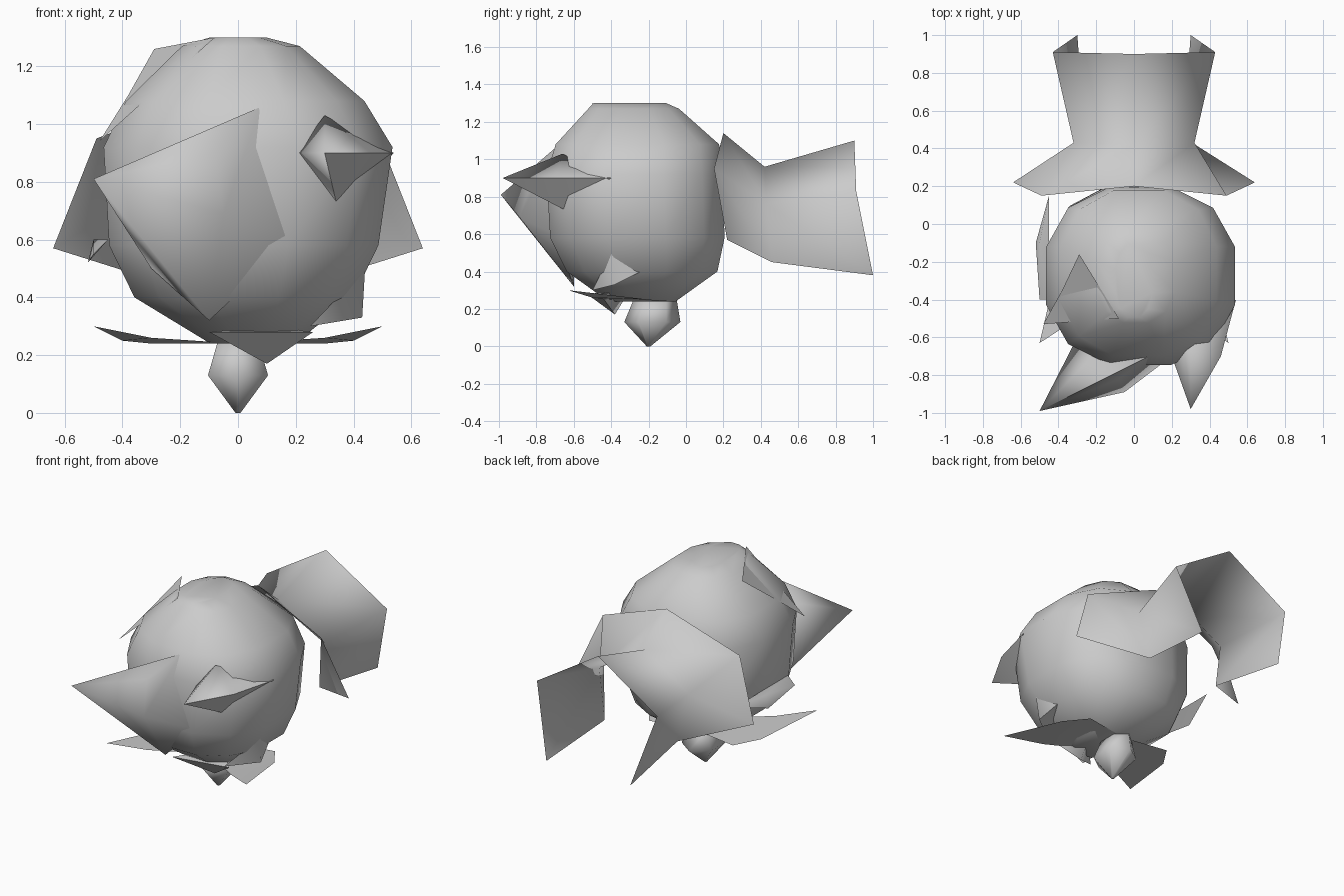
import bpy, bmesh, math

if "Cube" in bpy.data.objects:
    bpy.data.objects.remove(bpy.data.objects["Cube"])

grey = bpy.data.materials.new("plain_grey")
grey.use_nodes = True
tone = (0.6, 0.6, 0.6, 1)
grey.diffuse_color = tone
grey.node_tree.nodes["Principled BSDF"].inputs["Base Color"].default_value = tone


def finish(name, bm, angle):
    """Turn the bmesh into a named, shaded object."""
    bmesh.ops.recalc_face_normals(bm, faces=bm.faces)
    mesh = bpy.data.meshes.new(name)
    bm.to_mesh(mesh)
    bm.free()
    mesh.materials.append(grey)
    ob = bpy.data.objects.new(name, mesh)
    bpy.context.collection.objects.link(ob)
    bpy.ops.object.select_all(action="DESELECT")
    ob.select_set(True)
    bpy.context.view_layer.objects.active = ob
    bpy.ops.object.shade_smooth_by_angle(angle=math.radians(angle))


def loft(name, rings, sides, squareness):
    """Closed form from rings of (z, x min, x max, y min, y max)."""
    def bulge(value):
        return math.copysign(abs(value) ** squareness, value)

    bm = bmesh.new()
    loops = []
    for z, left, right, front, back in rings:
        loop = []
        for i in range(sides):
            turn = math.tau * (i + 0.5) / sides
            x = left + (right - left) * (1 + bulge(math.cos(turn))) / 2
            y = front + (back - front) * (1 + bulge(math.sin(turn))) / 2
            loop.append(bm.verts.new((x, y, z)))
        loops.append(loop)
    for lower, upper in zip(loops, loops[1:]):
        for i in range(sides):
            j = (i + 1) % sides
            bm.faces.new((lower[i], lower[j], upper[j], upper[i]))
    bm.faces.new(loops[0])
    bm.faces.new(loops[-1])
    finish(name, bm, 75)


def hull(name, points):
    """Faceted solid wrapped around its corner points."""
    bm = bmesh.new()
    for point in points:
        bm.verts.new(point)
    wrapped = bmesh.ops.convex_hull(bm, input=bm.verts)
    inside = [v for v in wrapped["geom_interior"] if isinstance(v, bmesh.types.BMVert)]
    bmesh.ops.delete(bm, geom=inside, context="VERTS")
    finish(name, bm, 85)


def sheet(name, rows):
    """Open surface joining rows of points."""
    bm = bmesh.new()
    grid = [[bm.verts.new(point) for point in row] for row in rows]
    for near, far in zip(grid, grid[1:]):
        for i in range(len(near) - 1):
            bm.faces.new((near[i], near[i + 1], far[i + 1], far[i]))
    finish(name, bm, 80)


def mirrored(points, side):
    return [(side * x, y, z) for x, y, z in points]


# Rounded main mass
loft("head", [
    (0.24, -0.1, 0.2, -0.42, -0.05),
    (0.4, -0.37, 0.41, -0.65, 0.18),
    (0.58, -0.46, 0.5, -0.74, 0.22),
    (0.92, -0.48, 0.55, -0.76, 0.21),
    (1.08, -0.4, 0.45, -0.71, 0.19),
    (1.27, -0.2, 0.22, -0.53, -0.03),
    (1.3, -0.1, 0.1, -0.5, -0.1)], 12, 0.85)

# Swept front locks
hull("front_lock_right", [
    (-0.5, -0.99, 0.81), (-0.05, -0.89, 0.69), (-0.08, -0.82, 0.9),
    (-0.22, -0.7, 0.9), (0.08, -0.7, 1.06), (0.2, -0.7, 0.6),
    (-0.1, -0.6, 0.32), (-0.3, -0.6, 0.5)])
hull("front_lock_left", [
    (0.3, -0.98, 0.9), (0.3, -0.66, 1.03), (0.2, -0.7, 0.9),
    (0.34, -0.65, 0.73), (0.46, -0.7, 0.9), (0.54, -0.4, 0.9)])

# Pointed locks along the lower edge
hull("chin_lock", [
    (0.1, -0.38, 0.17), (-0.1, -0.53, 0.28), (0.26, -0.46, 0.28), (0.1, -0.3, 0.3)])
hull("side_lock_left", [
    (0.43, -0.38, 0.33), (0.44, -0.4, 0.5), (0.38, -0.2, 0.42), (0.25, -0.5, 0.3)])
hull("side_lock_right", [
    (-0.45, 0.15, 0.6), (-0.52, -0.1, 0.52), (-0.5, -0.4, 0.55),
    (-0.5, -0.1, 0.6), (-0.45, -0.4, 0.6)])

# Flat flap over the crown
sheet("crown_flap", [[(-0.48, -0.53, 0.94), (-0.08, -0.5, 1.3)],
                     [(-0.38, -0.35, 1.1), (-0.29, -0.16, 1.26)]])

# Arched tail, pinched at its waist and open below
tail = []
for top, side, tip in [
        ((0, 0.2, 1.14), (0.49, 0.15, 0.95), (0.64, 0.22, 0.57)),
        ((0, 0.42, 0.96), (0.32, 0.43, 0.76), (0.26, 0.46, 0.45)),
        ((0, 0.9, 1.1), (0.43, 0.91, 0.83), (0.3, 1, 0.38))]:
    tail.append(mirrored((tip, side), -1) + [top, side, tip])
sheet("tail", tail)

# Thin collar points, one on each side
collar_front = [(0, -0.3, 0.24), (0.3, -0.5, 0.26), (0.5, -0.63, 0.3)]
collar_back = [(0, -0.1, 0.24), (0.3, -0.05, 0.24), (0.4, -0.2, 0.25)]
for word, side in (("left", 1), ("right", -1)):
    sheet("collar_" + word, [mirrored(collar_front, side), mirrored(collar_back, side)])

# Hanging drop
loft("drop", [
    (0, -0.01, 0.01, -0.21, -0.19),
    (0.13, -0.12, 0.12, -0.33, -0.03),
    (0.25, -0.08, 0.08, -0.28, -0.05)], 6, 1)
